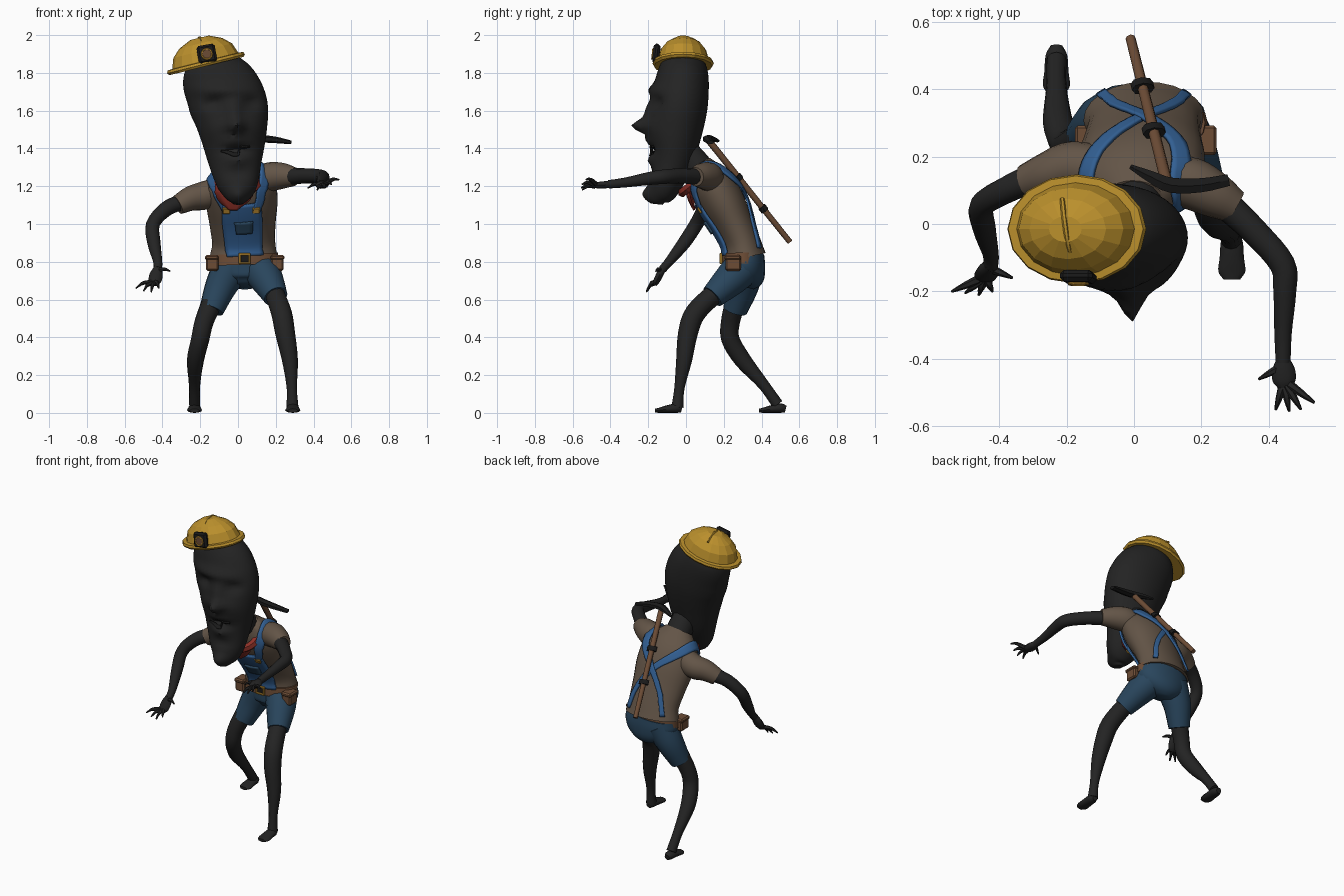
import bpy
import bmesh
from math import cos, sin, pi, exp, radians
from mathutils import Vector, Matrix
from mathutils.bvhtree import BVHTree

if "Cube" in bpy.data.objects:
    bpy.data.objects.remove(bpy.data.objects["Cube"])


def material(name, *rgb):
    mat = bpy.data.materials.new(name)
    mat.use_nodes = True
    mat.diffuse_color = (*rgb, 1)
    mat.node_tree.nodes["Principled BSDF"].inputs["Base Color"].default_value = (*rgb, 1)
    return mat


SKIN = material("charcoal skin", .017, .017, .017)
BLACK = material("black metal", .01, .01, .01)
YELLOW = material("helmet yellow", .49, .275, .025)
SHIRT = material("brown shirt", .125, .09, .063)
SHORTS = material("dark blue denim", .022, .06, .108)
STRAP = material("bright blue cloth", .032, .115, .29)
LEATHER = material("leather brown", .15, .072, .036)
RED = material("scarf red", .27, .03, .02)
GOLD = material("buckle gold", .5, .26, .03)


def finish(name, bm, mat, smooth=True):
    bmesh.ops.recalc_face_normals(bm, faces=bm.faces)
    mesh = bpy.data.meshes.new(name)
    bm.to_mesh(mesh)
    bm.free()
    mesh.materials.append(mat)
    obj = bpy.data.objects.new(name, mesh)
    bpy.context.collection.objects.link(obj)
    if smooth:
        bpy.ops.object.select_all(action='DESELECT')
        obj.select_set(True)
        bpy.context.view_layer.objects.active = obj
        bpy.ops.object.shade_smooth_by_angle(angle=radians(50))
    return obj


def spline(points, steps):
    """Smooth curve through points of any dimension."""
    p = [Vector(q) for q in points]
    p = [2 * p[0] - p[1]] + p + [2 * p[-1] - p[-2]]
    out = []
    for a, b, c, d in zip(p, p[1:], p[2:], p[3:]):
        for i in range(steps):
            t = i / steps
            out.append(b + (c - a) * (t / 2) + (2 * a - 5 * b + 4 * c - d) * (t * t / 2)
                       + (3 * b - a - 3 * c + d) * (t ** 3 / 2))
    return out + [p[-2]]


def loft(name, points, mat, sides=12, steps=4, axis=(1, 0, 0), warp=None, smooth=True):
    """Tube of elliptical rings; points are x, y, z, radius[, depth radius]."""
    path = spline([(*q, q[3]) if len(q) == 4 else q for q in points], steps)
    bm = bmesh.new()
    rings = []
    for i, q in enumerate(path):
        tangent = (path[min(i + 1, len(path) - 1)] - path[max(i - 1, 0)])[:3]
        tangent = Vector(tangent).normalized()
        side = Vector(axis)
        side = (side - tangent * side.dot(tangent)).normalized()
        depth = tangent.cross(side)
        ring = []
        for k in range(sides):
            a = 2 * pi * k / sides
            co = Vector(q[:3]) + side * (q[3] * cos(a)) + depth * (q[4] * sin(a))
            ring.append(bm.verts.new(warp(co) if warp else co))
        rings.append(ring)
    for r, s in zip(rings, rings[1:]):
        for k in range(sides):
            n = (k + 1) % sides
            bm.faces.new((r[k], r[n], s[n], s[k]))
    bm.faces.new(rings[0])
    bm.faces.new(rings[-1])
    return finish(name, bm, mat, smooth)


def tree(obj):
    mesh = obj.data
    return BVHTree.FromPolygons([v.co for v in mesh.vertices],
                                [list(f.vertices) for f in mesh.polygons])


def ribbon(name, points, mat, base, lift=.01, across=4, steps=6):
    """Cloth strip laid on a base surface; points are x, y, z, half width."""
    path = spline(points, steps)
    bm = bmesh.new()
    rows = []
    for i, q in enumerate(path):
        tangent = Vector((path[min(i + 1, len(path) - 1)] - path[max(i - 1, 0)])[:3])
        spot, normal = base.find_nearest(Vector(q[:3]))[:2]
        side = tangent.cross(normal).normalized()
        row = []
        for j in range(across + 1):
            target = spot + side * (q[3] * (2 * j / across - 1))
            hit, n = base.find_nearest(target)[:2]
            row.append(bm.verts.new(hit + n * lift))
        rows.append(row)
    for r, s in zip(rows, rows[1:]):
        for j in range(across):
            bm.faces.new((r[j], r[j + 1], s[j + 1], s[j]))
    obj = finish(name, bm, mat)
    solid = obj.modifiers.new("thickness", 'SOLIDIFY')
    solid.thickness = .012
    solid.offset = 0
    return obj


def box(name, loc, size, mat, rot=(0, 0, 0), bevel=.008):
    bm = bmesh.new()
    bmesh.ops.create_cube(bm, size=1, matrix=Matrix.Diagonal((*size, 1)))
    bmesh.ops.bevel(bm, geom=bm.edges[:], offset=bevel, segments=1, affect='EDGES')
    obj = finish(name, bm, mat, False)
    obj.location = loc
    obj.rotation_euler = [radians(a) for a in rot]
    return obj


def torus(name, loc, major, minor, mat, rot=(0, 0, 0), scale=(1, 1, 1), sides=20):
    bpy.ops.mesh.primitive_torus_add(location=loc, major_radius=major, minor_radius=minor,
                                     major_segments=sides, minor_segments=6,
                                     rotation=[radians(a) for a in rot])
    obj = bpy.context.object
    obj.name = name
    obj.scale = scale
    obj.data.materials.append(mat)
    return obj


# Torso, leaning forward with the right shoulder lower
torso = loft("shirt_torso", [
    (.03, .312, .825, .18, .112), (.03, .295, .9, .167, .1), (.025, .25, 1, .175, .105),
    (.02, .188, 1.12, .19, .12), (.01, .128, 1.22, .18, .112), (0, .07, 1.31, .09, .07)],
    SHIRT, 24, axis=(1, 0, .15))
cloth = tree(torso)

# Shorts
loft("shorts_hips", [(.03, .31, .83, .172, .104), (.035, .313, .77, .18, .106),
                     (.035, .31, .71, .14, .1), (.035, .3, .67, .06, .06)], SHORTS, 20)
loft("shorts_left_leg", [(.1, .31, .78, .1), (.15, .24, .71, .09),
                         (.2, .14, .615, .065)], SHORTS, 16)
loft("shorts_right_leg", [(-.03, .315, .78, .1), (-.09, .3, .67, .085),
                          (-.14, .26, .545, .065)], SHORTS, 16)

# Legs and feet
loft("left_leg", [(.19, .16, .64, .053), (.23, .05, .53, .055), (.25, .01, .42, .052),
                  (.275, -.01, .28, .042), (.285, -.035, .13, .027),
                  (.288, -.045, .03, .032)], SKIN)
loft("right_leg", [(-.14, .26, .58, .055), (-.18, .235, .48, .05), (-.2, .235, .39, .048),
                   (-.225, .3, .28, .045), (-.23, .41, .15, .03),
                   (-.23, .485, .045, .03)], SKIN)
for label, x, y in (("left", .29, -.1), ("right", -.23, .45)):
    loft(label + "_foot", [(x, y + .078, .02, .018), (x, y + .05, .025, .032, .025),
                           (x, y, .02, .036, .02), (x, y - .04, .014, .04, .014),
                           (x, y - .064, .012, .025, .01)], SKIN)

# Arms with sleeves
UP = (0, 0, 1)
loft("left_sleeve", [(.1, .13, 1.23, .07), (.17, .12, 1.25, .077), (.24, .085, 1.255, .068),
                     (.3, .05, 1.25, .05)], SHIRT, 16, axis=UP)
loft("right_sleeve", [(-.08, .15, 1.18, .075), (-.18, .17, 1.15, .075),
                      (-.25, .15, 1.135, .066), (-.32, .125, 1.1, .052)], SHIRT, 16, axis=UP)
loft("left_arm", [(.26, .07, 1.25, .045), (.36, -.025, 1.255, .04), (.44, -.12, 1.25, .038),
                  (.447, -.2, 1.24, .034), (.442, -.32, 1.22, .026),
                  (.442, -.41, 1.21, .022)], SKIN, axis=UP)
loft("right_arm", [(-.29, .14, 1.12, .045), (-.38, .1, 1.08, .04), (-.45, .055, 1, .037),
                   (-.445, -.01, .9, .035), (-.425, -.09, .8, .024),
                   (-.425, -.125, .76, .022)], SKIN, axis=(1, 0, 0))


def hand(label, wrist, palm, tips, thumb):
    wrist, palm = Vector(wrist), Vector(palm)
    loft(label + "_palm", [(*wrist, .02), (*wrist.lerp(palm, .5), .034, .02),
                           (*palm, .034, .018), (*palm.lerp(wrist, -.3), .02, .012)], SKIN, 10)
    for i, tip in enumerate([Vector(t) for t in tips + [thumb]]):
        root = palm.lerp(tip, .2) if i < len(tips) else wrist.lerp(palm, .3)
        bend = root.lerp(tip, .55) + Vector((0, 0, .012))
        loft(f"{label}_finger_{i + 1}", [(*root, .014), (*bend, .01), (*tip, .004)],
             SKIN, 6, 3, axis=(.3, .5, .8))


hand("left", (.442, -.4, 1.21), (.445, -.465, 1.205),
     [(.42, -.55, 1.18), (.46, -.555, 1.19), (.495, -.55, 1.21), (.535, -.53, 1.235)],
     (.37, -.46, 1.19))
hand("right", (-.425, -.12, .77), (-.44, -.155, .7),
     [(-.54, -.2, .66), (-.5, -.205, .645), (-.46, -.21, .64), (-.42, -.2, .66)],
     (-.36, -.16, .75))

# Head: long skull, with face bumps given as x, z, width, height, push
FACE = [(-.005, 1.515, .028, .035, .05), (-.01, 1.52, .065, .04, .045),
        (-.02, 1.59, .035, .06, .03),
        (-.07, 1.71, .15, .03, .025), (-.13, 1.64, .045, .03, -.03),
        (.07, 1.64, .045, .03, -.03), (-.01, 1.44, .06, .022, .025),
        (-.01, 1.39, .07, .018, -.03), (0, 1.34, .05, .02, .02),
        (0, 1.27, .06, .025, -.015), (0, 1.16, .05, .04, .03),
        (-.13, 1.5, .05, .06, .015), (.09, 1.5, .05, .06, .015)]


def face(co):
    front = max(0, min(1, (-.06 - co.y) / .05))
    push = sum(d * exp(-((co.x - x) / w) ** 2 - ((co.z - z) / h) ** 2)
               for x, z, w, h, d in FACE)
    return co - Vector((0, push * front, 0))


head = loft("head", [
    (-.165, -.015, 1.875, .1, .09), (-.15, -.015, 1.835, .15, .122),
    (-.122, -.018, 1.775, .182, .138), (-.075, -.028, 1.69, .203, .148),
    (-.042, -.04, 1.6, .203, .15), (-.025, -.055, 1.48, .178, .138),
    (-.015, -.075, 1.33, .142, .113), (-.002, -.115, 1.2, .105, .085),
    (0, -.145, 1.135, .06, .06), (0, -.15, 1.105, .025, .03)],
    SKIN, 48, 6, warp=face)
skull = tree(head)
loft("neck", [(.01, .12, 1.22, .08), (.005, .055, 1.31, .08), (0, -.015, 1.4, .07)], SKIN, 14)
ribbon("mouth", [(-.09, -.17, 1.385, .004), (-.01, -.2, 1.385, .012), (.06, -.17, 1.415, .004)],
       BLACK, skull, lift=.002)

# Helmet: flat faceted dome on a tilted brim, with ridge and lamp
tilt = Vector((-.24, 0, .97))
centre = Vector((-.17, -.015, 1.85))
rings = [(-.014, .202), (-.002, .212), (.012, .206), (.014, .18),
         (.07, .16), (.11, .117), (.14, .05)]
loft("helmet", [(*(centre + tilt * h), r, r * .765) for h, r in rings],
     YELLOW, 16, 1, smooth=False)
loft("helmet_ridge", [(-.18, -.11, 1.933, .007), (-.195, -.06, 1.979, .008),
                      (-.207, .02, 1.983, .008), (-.213, .075, 1.955, .007)], YELLOW, 6)
box("lamp_housing", (-.165, -.157, 1.9), (.098, .035, .098), BLACK, (-6, -10, 0), .012)
torus("lamp_rim", (-.165, -.177, 1.9), .027, .005, GOLD, (84, 0, 0), sides=14)
loft("lamp_glass", [(-.165, -.165, 1.9, .026), (-.165, -.179, 1.9, .024)], LEATHER, 14, 1)

# Overalls bib, pocket and crossing straps
ribbon("bib", [(.035, .2, .83, .1), (.032, .18, .92, .105), (.025, .11, 1.02, .11),
               (.02, .05, 1.1, .1)], STRAP, cloth, across=8)
ribbon("bib_pocket", [(.032, .14, .95, .042), (.03, .1, 1.01, .048)], SHORTS, cloth, lift=.02)
for label, s in (("right", -1), ("left", 1)):
    ribbon(label + "_strap", [
        (.02 + s * .085, .06, 1.06, .02), (s * .135, .03, 1.19, .025),
        (-.01 + s * .145, .11, 1.29 + s * .025, .03), (.005 + s * .115, .22, 1.24, .026),
        (.025, .3, 1.13, .017), (.03 - s * .09, .36, 1, .014),
        (.03 - s * .12, .38, .87, .014)], STRAP, cloth, lift=.012 + s * .003)
    spot, normal = cloth.find_nearest(Vector((.02 + s * .085, .05, 1.06)))[:2]
    box(label + "_strap_buckle", spot + normal * .018, (.04, .015, .035), GOLD, (30, 0, 0), .004)
    # Belt pouches
    box(label + "_pouch", (.035 + s * .172, .25, .79), (.066, .08, .075), LEATHER)
    box(label + "_pouch_flap", (.035 + s * .174, .248, .822), (.072, .088, .026), LEATHER)

# Belt: the shirt hangs over its back half; square buckle in front
loft("belt", [(.035, .3, .785, .183, .11), (.033, .3, .842, .178, .108)], LEATHER, 24, 1)
for s in (-1, 1):
    box("buckle_side", (.035 + s * .026, .185, .817), (.012, .015, .058), GOLD, bevel=.003)
    box("buckle_bar", (.035, .185, .817 + s * .023), (.06, .015, .012), GOLD, bevel=.003)
box("buckle_plate", (.035, .189, .817), (.045, .008, .04), BLACK, bevel=.002)

# Scarf round the neck with a hanging point
torus("scarf", (0, .055, 1.225), .1, .026, RED, (38, 0, 0), (1, .95, 1))
ribbon("scarf_point", [(-.02, -.02, 1.19, .1), (-.025, .01, 1.13, .085),
                       (-.025, .045, 1.075, .02)], RED, cloth, lift=.028)

# Pickaxe slung across the back
top, end = Vector((.1, .11, 1.455)), Vector((-.01, .55, .905))
loft("pickaxe_handle", [(*top, .018), (*end, .015)], LEATHER, 8, 1)
for i, f in enumerate((.38, .68)):
    loft(f"handle_clip_{i + 1}", [(*top.lerp(end, f - .02), .034, .022),
                                  (*top.lerp(end, f + .02), .034, .022)], BLACK, 8, 1)
loft("pickaxe_head", [(-.01, .17, 1.44, .008), (.05, .14, 1.45, .016, .02),
                      (.11, .115, 1.452, .02, .026), (.2, .115, 1.445, .017, .024),
                      (.28, .13, 1.432, .01, .02)], BLACK, 6, 3, axis=UP, smooth=False)
